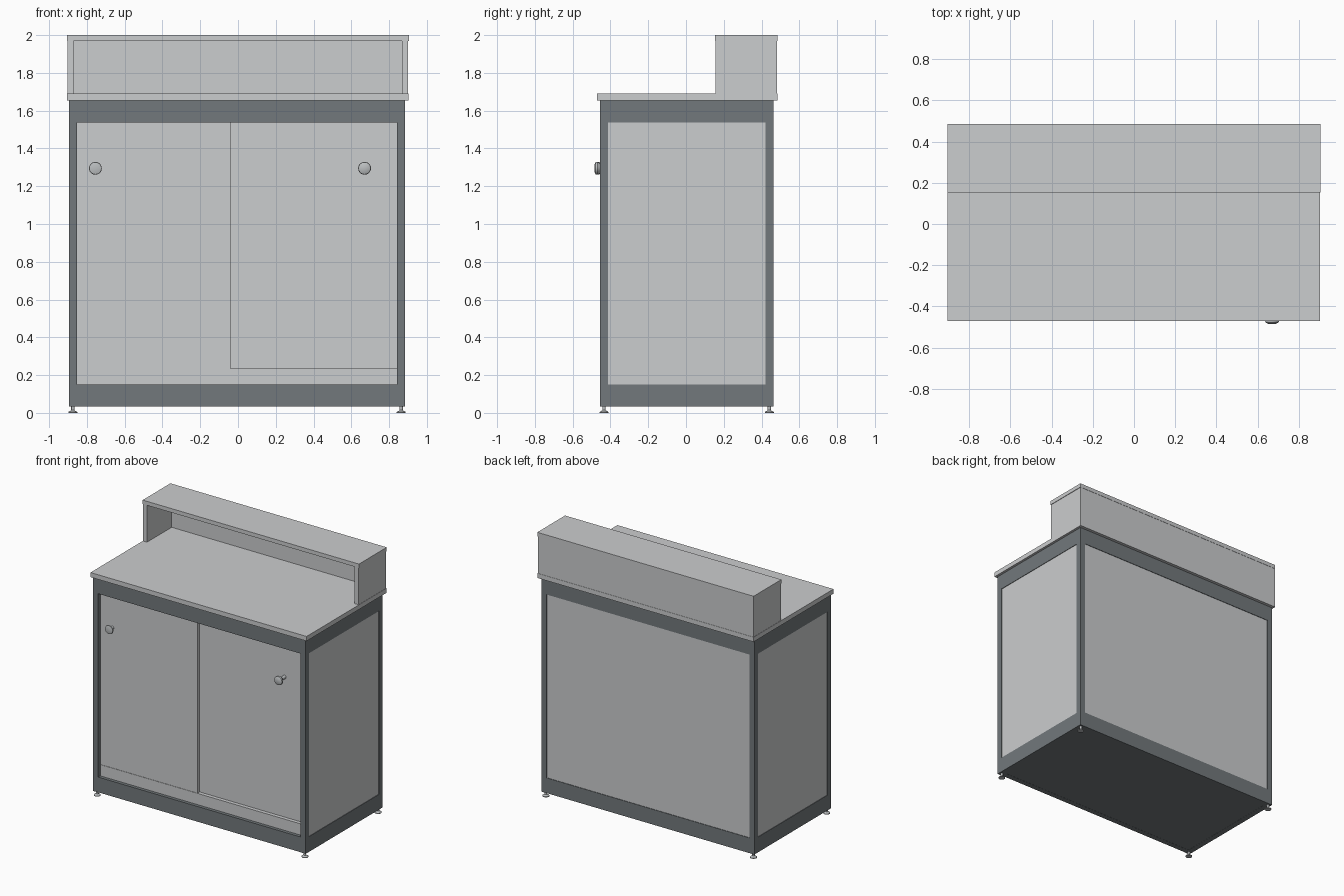
import bpy, math

if "Cube" in bpy.data.objects:
    bpy.data.objects.remove(bpy.data.objects["Cube"])


def material(name, rgb):
    m = bpy.data.materials.new(name)
    m.diffuse_color = (*rgb, 1)
    m.use_nodes = True
    m.node_tree.nodes["Principled BSDF"].inputs["Base Color"].default_value = m.diffuse_color
    return m


LIGHT = material("light_grey_laminate", (0.60, 0.61, 0.62))
FRAME = material("dark_grey_frame", (0.17, 0.19, 0.20))
METAL = material("metal_grey", (0.50, 0.52, 0.53))


def box(name, x, y, z, mat):
    """Box from (min, max) ranges on each axis."""
    v = [(a, b, c) for a in x for b in y for c in z]
    f = [(0, 1, 3, 2), (4, 6, 7, 5), (0, 4, 5, 1), (2, 3, 7, 6), (0, 2, 6, 4), (1, 5, 7, 3)]
    me = bpy.data.meshes.new(name)
    me.from_pydata(v, [], f)
    me.materials.append(mat)
    ob = bpy.data.objects.new(name, me)
    bpy.context.collection.objects.link(ob)
    return ob


def turned(name, profile, loc, rot, mat, n=24):
    """Solid of revolution from (radius, height) points along local z."""
    v, f = [], []
    for r, h in profile:
        for i in range(n):
            a = 2 * math.pi * i / n
            v.append((r * math.cos(a), r * math.sin(a), h))
    for k in range(len(profile) - 1):
        for i in range(n):
            j = (i + 1) % n
            f.append((k * n + i, k * n + j, k * n + n + j, k * n + n + i))
    f.append(tuple(reversed(range(n))))
    f.append(tuple(range(len(v) - n, len(v))))
    me = bpy.data.meshes.new(name)
    me.from_pydata(v, [], f)
    me.materials.append(mat)
    ob = bpy.data.objects.new(name, me)
    ob.location = loc
    ob.rotation_euler = rot
    bpy.context.collection.objects.link(ob)
    bpy.ops.object.select_all(action='DESELECT')
    ob.select_set(True)
    bpy.context.view_layer.objects.active = ob
    bpy.ops.object.shade_smooth_by_angle(angle=math.radians(35))
    return ob


X0, X1, Y0, Y1 = -0.895, 0.885, -0.455, 0.462   # cabinet footprint
Z0, Z1, T = 0.035, 1.655, 0.042                 # cabinet height, post width
RAILS = {"bottom": (Z0, 0.15), "top": (1.537, Z1)}

# Corner posts and levelling feet
for sx, px in (("left", (X0, X0 + T)), ("right", (X1 - T, X1))):
    for sy, py in (("front", (Y0, Y0 + T)), ("back", (Y1 - T, Y1))):
        box(f"{sy}_{sx}_post", px, py, (Z0, Z1), FRAME)
        turned(f"{sy}_{sx}_foot",
               [(0.024, 0), (0.024, 0.005), (0.011, 0.012), (0.009, 0.014), (0.009, Z0)],
               (sum(px) / 2, sum(py) / 2 , 0), (0, 0, 0), METAL, 16)

# Rails between the posts on all four sides
for nm, z in RAILS.items():
    box(f"{nm}_front_rail", (X0 + T, X1 - T), (Y0 + 0.002, Y0 + T), z, FRAME)
    box(f"{nm}_back_rail", (X0 + T, X1 - T), (Y1 - T, Y1), z, FRAME)
    box(f"{nm}_left_rail", (X0, X0 + T), (Y0 + T, Y1 - T), z, FRAME)
    box(f"{nm}_right_rail", (X1 - T, X1), (Y0 + T, Y1 - T), z, FRAME)

# Fixed panels and floor
PZ = (0.15, 1.537)
box("left_panel", (X0 + 0.004, X0 + 0.024), (Y0 + T, Y1 - T), PZ, LIGHT)
box("right_panel", (X1 - 0.024, X1 - 0.004), (Y0 + T, Y1 - T), PZ, LIGHT)
box("back_panel", (X0 + T, X1 - T), (Y1 - 0.024, Y1 - 0.004), PZ, LIGHT)
box("floor_plate", (X0 + T, X1 - T), (Y0 + T, Y1 - T), (Z0 + 0.001, 0.06), FRAME)

# Sliding doors, the left one running in front of the right one
box("left_door", (X0 + T, -0.04), (-0.425, -0.405), (0.15, 1.56), LIGHT)
box("right_door", (-0.08, X1 - T), (-0.40, -0.38), (0.15, 1.56), LIGHT)
box("door_sill", (X0 + T, X1 - T), (-0.428, -0.38), (0.14, 0.235), LIGHT)

# Door knobs
for nm, x, door_y, tip in (("left", -0.755, -0.425, -0.469), ("right", 0.67, -0.40, -0.485)):
    L = door_y - tip
    turned(f"{nm}_knob",
           [(0.014, -0.002), (0.011, L * 0.5), (0.026, L * 0.65), (0.034, L * 0.8),
            (0.032, L * 0.92), (0.018, L)],
           (x, door_y, 1.295), (math.pi / 2, 0, 0), METAL)

# Counter top
box("counter_top", (-0.905, 0.903), (-0.47, 0.485), (Z1, 1.69), LIGHT)

# Raised shelf at the back
box("shelf_back", (-0.903, 0.901), (0.45, 0.483), (1.69, 1.97), LIGHT)
box("shelf_left_side", (-0.903, -0.87), (0.155, 0.45), (1.69, 1.97), LIGHT)
box("shelf_right_side", (0.868, 0.901), (0.155, 0.45), (1.69, 1.97), LIGHT)
box("shelf_top", (-0.905, 0.905), (0.153, 0.485), (1.97, 2.0), LIGHT)
